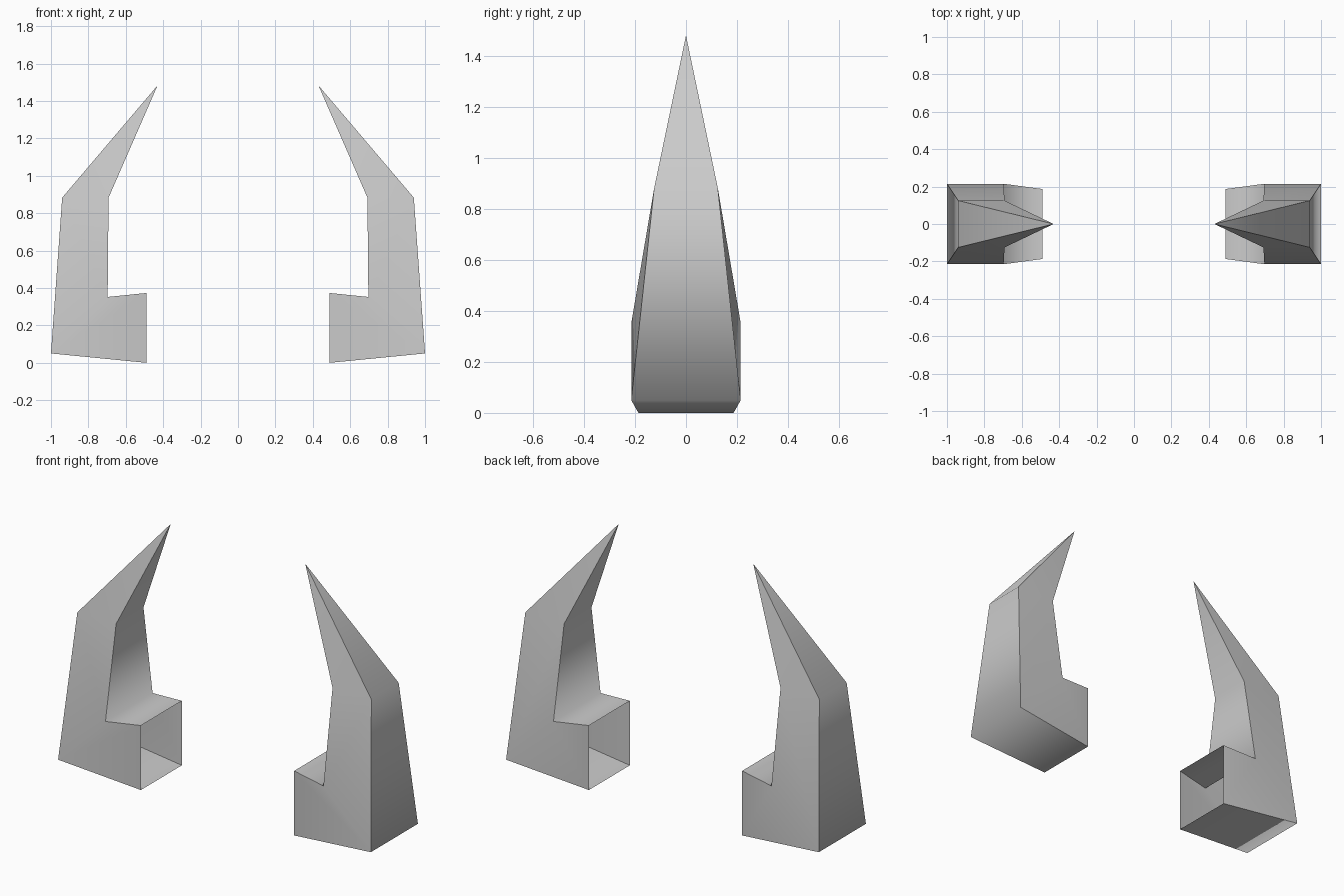
import bpy
import bmesh

cube = bpy.data.objects.get("Cube")
if cube:
    bpy.data.objects.remove(cube, do_unlink=True)

# Plain grey material
grey = bpy.data.materials.new("light_grey")
grey.use_nodes = True
colour = (0.6, 0.6, 0.6, 1)
grey.diffuse_color = colour
grey.node_tree.nodes["Principled BSDF"].inputs["Base Color"].default_value = colour

# Sections along the horn: outer (x, z), inner (x, z), half depth
sections = [
    ((0.49, 0.0), (0.49, 0.373), 0.187),
    ((1.0, 0.05), (0.697, 0.352), 0.215),
    ((0.94, 0.883), (0.692, 0.883), 0.125),
]
tip_point = (0.43, 0, 1.483)


def build_horn(name):
    """Hollow bent horn, open at the foot and drawn to a point."""
    bm = bmesh.new()
    rings = []
    for (ox, oz), (ix, iz), d in sections:
        corners = [(ox, -d, oz), (ox, d, oz), (ix, d, iz), (ix, -d, iz)]
        rings.append([bm.verts.new(c) for c in corners])
    tip = bm.verts.new(tip_point)

    # Four strips of faces, closed by the spike
    for i in range(4):
        j = (i + 1) % 4
        for a, b in zip(rings, rings[1:]):
            bm.faces.new((a[i], a[j], b[j], b[i]))
        bm.faces.new((rings[-1][i], rings[-1][j], tip))
    bmesh.ops.recalc_face_normals(bm, faces=bm.faces)

    # Smooth along each strip, crisp along the four long edges
    for f in bm.faces:
        f.smooth = True
    for i in range(4):
        path = [r[i] for r in rings] + [tip]
        for a, b in zip(path, path[1:]):
            bm.edges.get((a, b)).smooth = False

    mesh = bpy.data.meshes.new(name)
    bm.to_mesh(mesh)
    bm.free()
    mesh.materials.append(grey)
    obj = bpy.data.objects.new(name, mesh)
    bpy.context.collection.objects.link(obj)
    return obj


# Matching pair, mirrored across the middle
horns = build_horn("horn_pair")
mirror = horns.modifiers.new("mirror", "MIRROR")
mirror.use_axis = (True, False, False)
mirror.use_mirror_merge = False
